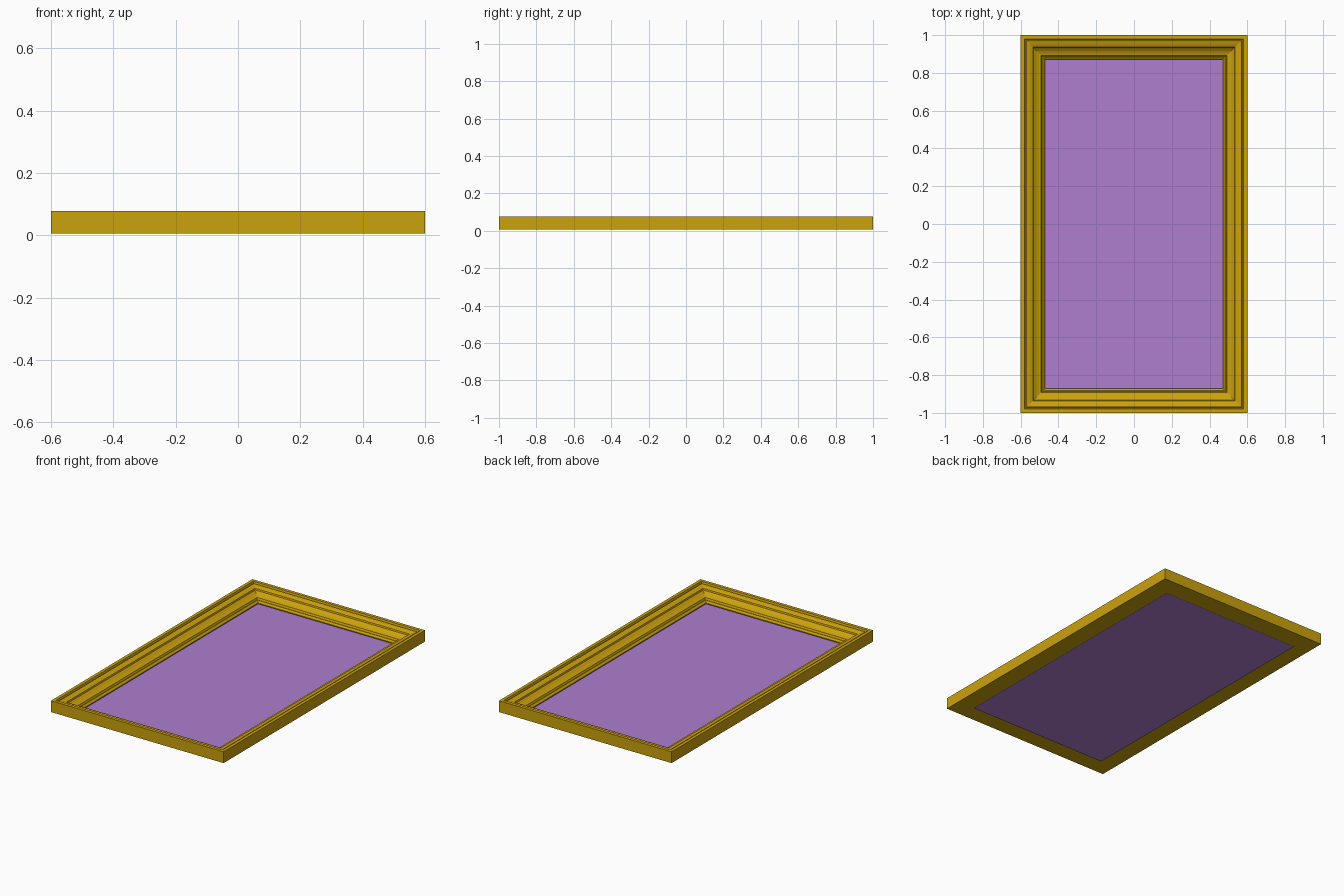
import bpy, bmesh

if "Cube" in bpy.data.objects:
    bpy.data.objects.remove(bpy.data.objects["Cube"])

def material(name, rgb):
    m = bpy.data.materials.new(name)
    m.diffuse_color = (*rgb, 1)
    m.use_nodes = True
    m.node_tree.nodes["Principled BSDF"].inputs["Base Color"].default_value = m.diffuse_color
    return m

def add_object(name, bm, mat):
    me = bpy.data.meshes.new(name)
    bm.to_mesh(me)
    bm.free()
    me.materials.append(mat)
    ob = bpy.data.objects.new(name, me)
    bpy.context.collection.objects.link(ob)
    return ob

gold = material("gold", (0.60, 0.36, 0.004))
purple = material("purple", (0.42, 0.21, 0.62))

HX, HY = 0.6, 1.0

# Moulding cross-section: (inset from outer edge, height)
profile = [(0, 0.006), (0, 0.077), (0.020, 0.077), (0.024, 0.065),
           (0.028, 0.065), (0.031, 0.070), (0.036, 0.071), (0.050, 0.067),
           (0.064, 0.061), (0.067, 0.052), (0.072, 0.050), (0.084, 0.041),
           (0.097, 0.035), (0.108, 0.032), (0.113, 0.020), (0.118, 0.021),
           (0.124, 0.018), (0.130, 0.012), (0.130, 0.006)]

# Frame: mitred rings of the cross-section, bridged into a closed loop
bm = bmesh.new()
rings = [[bm.verts.new((sx * (HX - d), sy * (HY - d), z))
          for sx, sy in ((-1, -1), (1, -1), (1, 1), (-1, 1))]
         for d, z in profile]
for a, b in zip(rings, rings[1:] + rings[:1]):
    for i in range(4):
        j = (i + 1) % 4
        bm.faces.new((a[i], a[j], b[j], b[i]))
bmesh.ops.recalc_face_normals(bm, faces=bm.faces)
add_object("picture_frame", bm, gold)

# Picture panel: thin sheet against the back of the frame
bm = bmesh.new()
w, h = 0.49, 0.885
bm.faces.new([bm.verts.new(p) for p in
              ((-w, -h, 0), (w, -h, 0), (w, h, 0), (-w, h, 0))])
add_object("picture_panel", bm, purple)
